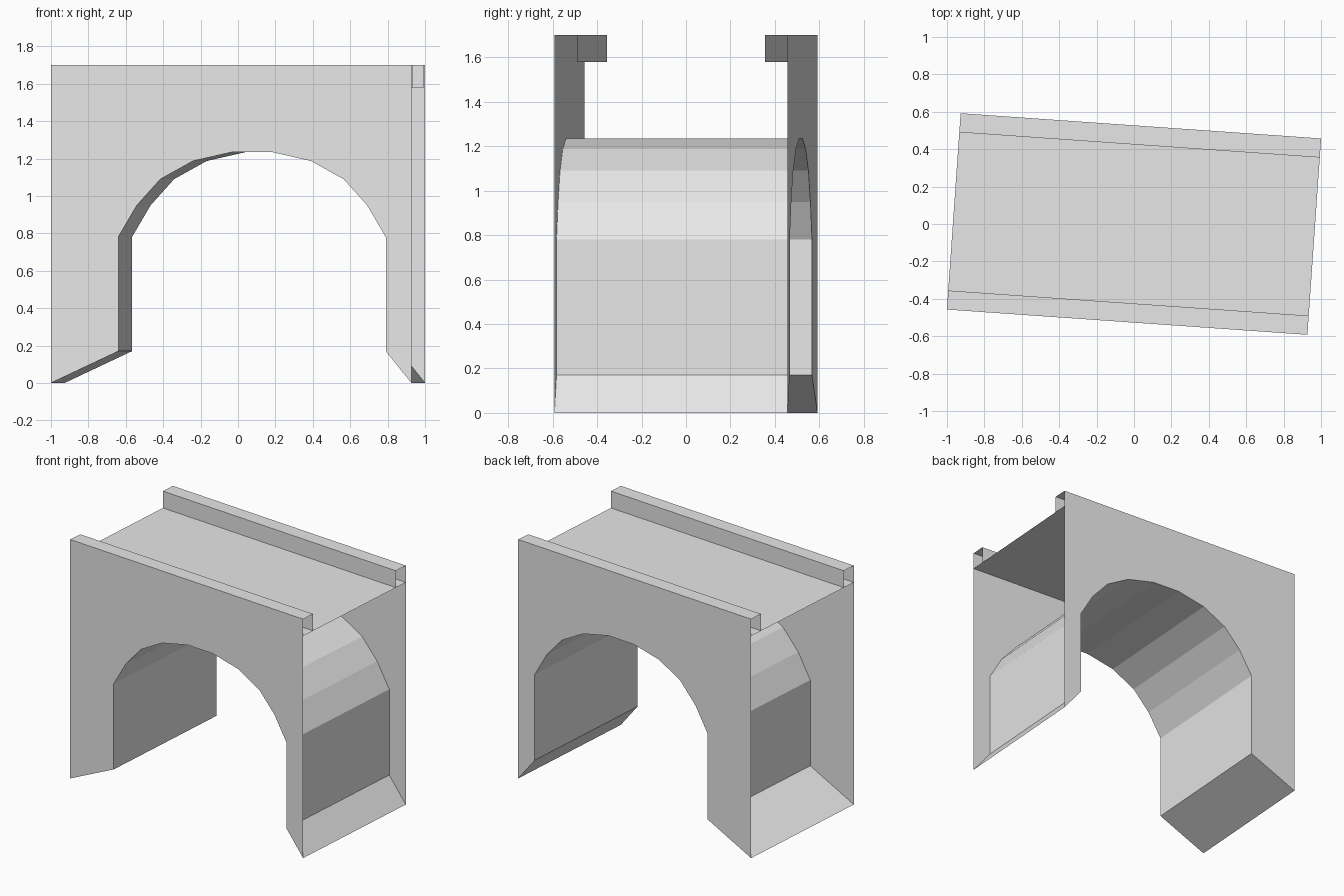
import bpy
import math

cube = bpy.data.objects.get("Cube")
if cube:
    bpy.data.objects.remove(cube, do_unlink=True)

HALF_LEN, HALF_DEPTH = 0.966, 0.526
TOP, DECK_Z = 1.7, 1.58
RAIL_WIDTH = 0.102
TURN = math.radians(-4)

stone = bpy.data.materials.new("plain grey")
stone.use_nodes = True
grey = (0.8, 0.8, 0.8, 1)
stone.diffuse_color = grey
stone.node_tree.nodes["Principled BSDF"].inputs["Base Color"].default_value = grey


def add_part(name, verts, faces):
    mesh = bpy.data.meshes.new(name)
    mesh.from_pydata(verts, [], faces)
    mesh.materials.append(stone)
    obj = bpy.data.objects.new(name, mesh)
    obj.rotation_euler.z = TURN
    bpy.context.collection.objects.link(obj)
    return obj


def add_sheet(name, path, axis):
    """Sweep an open profile straight along x or y as a thin sheet."""
    verts = []
    for a, z in path:
        for s in (-1, 1):
            verts.append((s * HALF_LEN, a, z) if axis == "x" else (a, s * HALF_DEPTH, z))
    faces = [(2 * i, 2 * i + 1, 2 * i + 3, 2 * i + 2) for i in range(len(path) - 1)]
    return add_sheet_part(name, verts, faces)


def add_sheet_part(name, verts, faces):
    return add_part(name, verts, faces)


# Arch opening: mirrored about its own off-centre axis, with splayed feet
ARCH_X = 0.112
half_arch = [(0.717, 0.17), (0.717, 0.78), (0.617, 0.95),
             (0.491, 1.09), (0.316, 1.187), (0.105, 1.235)]
arch = [(ARCH_X - x, z) for x, z in half_arch]
arch += [(ARCH_X + x, z) for x, z in reversed(half_arch)]
arch = [(-HALF_LEN, 0)] + arch + [(HALF_LEN, 0)]

# Tunnel lining between the two walls
add_sheet("tunnel_lining", arch, "y")

# Deck spanning from wall to wall
add_sheet("deck", [(-HALF_DEPTH, DECK_Z), (HALF_DEPTH, DECK_Z)], "x")

# Walls with the arch cut out, and the parapet ledges along their tops
outline = arch + [(HALF_LEN, TOP), (-HALF_LEN, TOP)]
for side, label in ((-1, "front"), (1, "back")):
    y = side * HALF_DEPTH
    order = list(range(len(outline)))
    add_part(label + "_wall", [(x, y, z) for x, z in outline],
             [order if side < 0 else order[::-1]])
    inner = y - side * RAIL_WIDTH
    add_sheet(label + "_parapet", [(y, TOP), (inner, TOP), (inner, DECK_Z)], "x")
